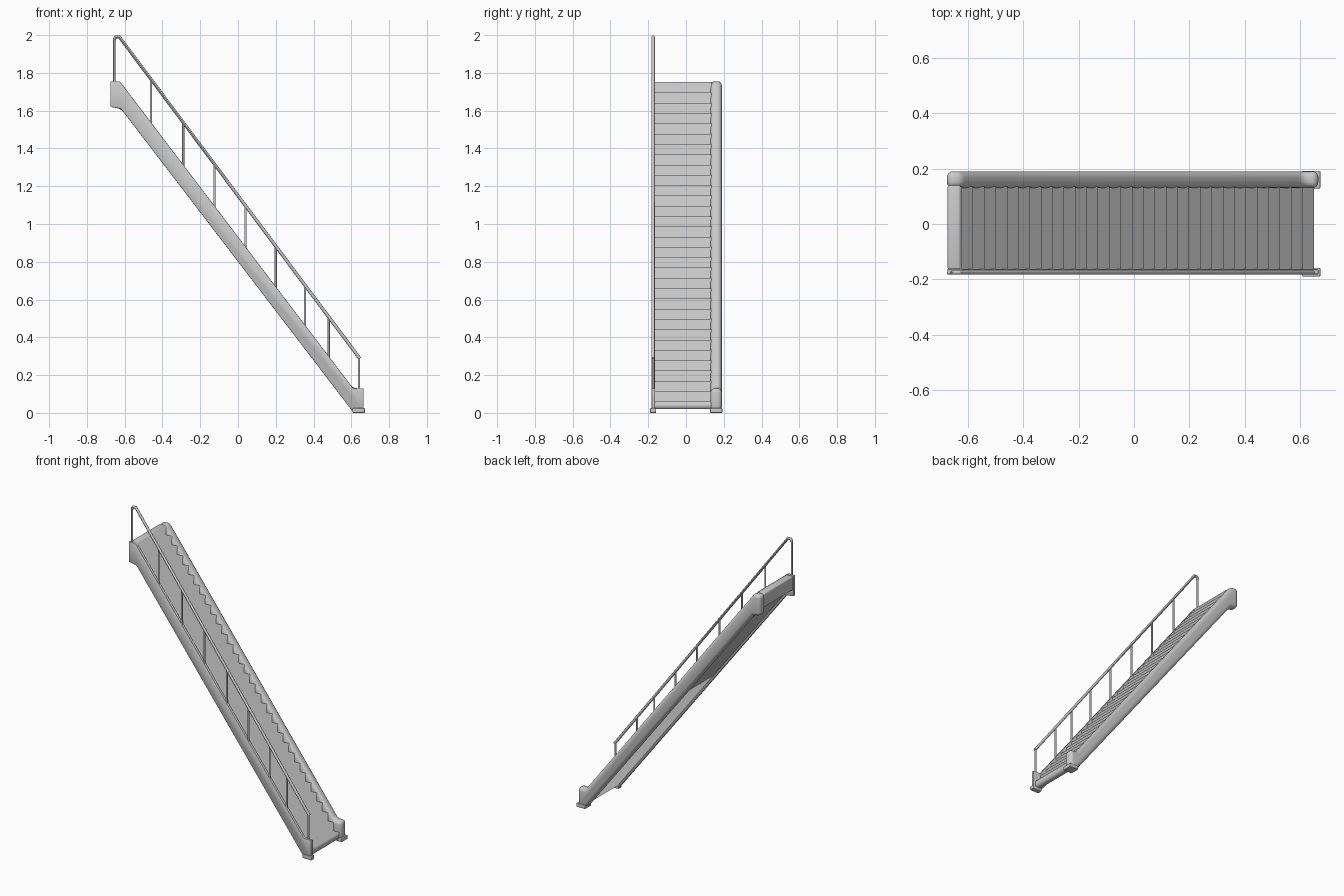
import bpy
import bmesh
from mathutils import Vector

cube = bpy.data.objects.get("Cube")
if cube:
    bpy.data.objects.remove(cube, do_unlink=True)

grey = bpy.data.materials.new("warm_grey_metal")
grey.use_nodes = True
grey.diffuse_color = (0.6, 0.6, 0.6, 1)
grey.node_tree.nodes["Principled BSDF"].inputs["Base Color"].default_value = (0.6, 0.6, 0.6, 1)


def finish(obj, angle=None):
    obj.data.materials.append(grey)
    bpy.ops.object.select_all(action='DESELECT')
    obj.select_set(True)
    bpy.context.view_layer.objects.active = obj
    if angle is None:
        bpy.ops.object.shade_smooth()
    else:
        bpy.ops.object.shade_smooth_by_angle(angle=angle)
    return obj


def prism(name, outline, y0, y1, bevel=0, segments=3, angle=0.6, caps=True):
    """Extrude an (x, z) outline from y0 to y1, with optional rounded edges."""
    bm = bmesh.new()
    near = [bm.verts.new((x, y0, z)) for x, z in outline]
    far = [bm.verts.new((x, y1, z)) for x, z in outline]
    for i in range(len(outline)):
        j = (i + 1) % len(outline)
        bm.faces.new((near[i], near[j], far[j], far[i]))
    if caps:
        bm.faces.new(near)
        bm.faces.new(far)
    bmesh.ops.recalc_face_normals(bm, faces=bm.faces)
    if bevel:
        bmesh.ops.bevel(bm, geom=bm.edges[:], offset=bevel, segments=segments,
                        profile=0.5, affect='EDGES', clamp_overlap=True)
    mesh = bpy.data.meshes.new(name)
    bm.to_mesh(mesh)
    bm.free()
    obj = bpy.data.objects.new(name, mesh)
    bpy.context.collection.objects.link(obj)
    return finish(obj, angle)


def box(name, x0, x1, y0, y1, z0, z1, bevel=0):
    return prism(name, [(x0, z0), (x1, z0), (x1, z1), (x0, z1)], y0, y1, bevel)


def tube(name, points, radius):
    curve = bpy.data.curves.new(name, 'CURVE')
    curve.dimensions = '3D'
    curve.bevel_depth = radius
    curve.bevel_resolution = 2
    curve.use_fill_caps = True
    spline = curve.splines.new('POLY')
    spline.points.add(len(points) - 1)
    for p, co in zip(spline.points, points):
        p.co = (*co, 1)
    obj = bpy.data.objects.new(name, curve)
    bpy.context.collection.objects.link(obj)
    bpy.ops.object.select_all(action='DESELECT')
    obj.select_set(True)
    bpy.context.view_layer.objects.active = obj
    bpy.ops.object.convert(target='MESH')
    return finish(bpy.context.object, 0.8)


# Side stringers: a thick rounded one at the back, a thin one at the front
side = [(-0.675, 1.755), (-0.625, 1.755), (0.61, 0.13), (0.665, 0.13),
        (0.665, 0.01), (0.605, 0.01), (-0.62, 1.61), (-0.675, 1.62)]
prism("back_stringer", side, 0.13, 0.19, 0.022, 4, 0.9)
prism("front_stringer", side, -0.182, -0.163, 0.004, 2)

# Feet
box("back_foot", 0.606, 0.672, 0.128, 0.192, 0, 0.025, 0.004)
box("front_foot", 0.606, 0.672, -0.19, -0.158, 0, 0.025, 0.004)

# Steps with flat underside
count, run, rise = 32, 0.041, 0.0545
steps = [(0.615, 0.02), (0.65, 0.02)]
for i in range(count):
    x, z = 0.65 - run * i, 0.06 + rise * i
    steps += [(x, z), (x - run, z)]
steps[-1] = (-0.65, steps[-1][1])
steps += [(-0.65, 1.66), (-0.61, 1.62)]
prism("steps", steps, -0.165, 0.135, angle=None, caps=False)

# Rounded beam across the top landing
box("landing_beam", -0.672, -0.625, -0.165, 0.14, 1.66, 1.753, 0.008)

# Handrail and its posts
rail_y = -0.174
rail = [Vector(p) for p in ((-0.655, rail_y, 1.975), (-0.648, rail_y, 1.99),
                            (-0.628, rail_y, 1.99), (0.638, rail_y, 0.297),
                            (0.645, rail_y, 0.288))]
tube("handrail", rail, 0.009)
top, bottom = rail[2], rail[3]
for i, x in enumerate((-0.655, -0.46, -0.29, -0.125, 0.04, 0.2, 0.355, 0.48, 0.641)):
    t = max(0, (x - top.x) / (bottom.x - top.x))
    z = min(1.985, top.z + t * (bottom.z - top.z))
    drop = 0.25 if i == 0 else 0.18 if i == 8 else 0.25
    tube(f"rail_post_{i + 1}", [(x, rail_y, z - drop), (x, rail_y, z)], 0.006)
